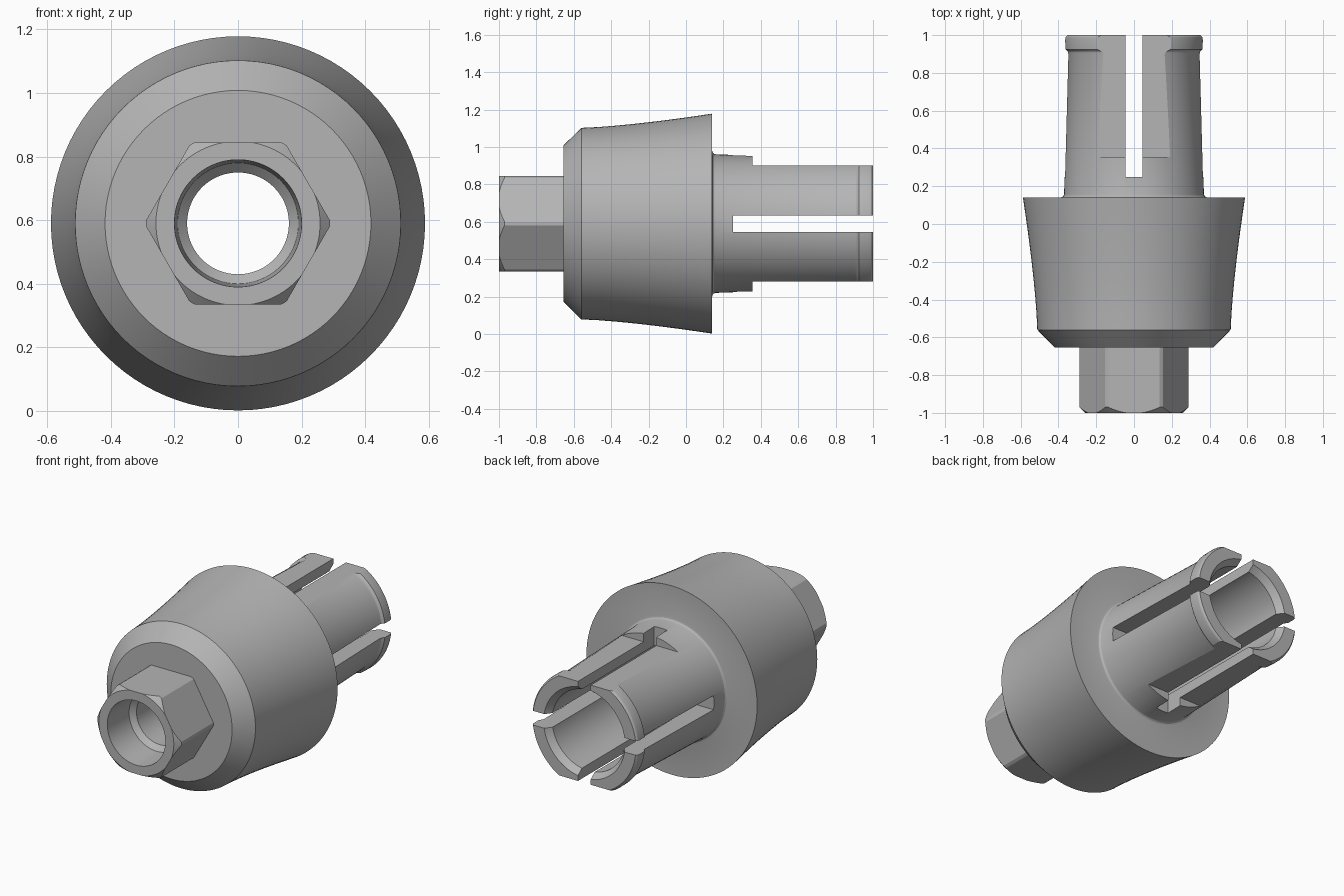
import bpy, bmesh, math
from mathutils import Vector

cube = bpy.data.objects.get("Cube")
if cube:
    bpy.data.objects.remove(cube, do_unlink=True)

AXIS_Z = 0.59

steel = bpy.data.materials.new("satin grey metal")
steel.use_nodes = True
GREY = (0.46, 0.46, 0.46, 1)
steel.diffuse_color = GREY
steel.node_tree.nodes["Principled BSDF"].inputs["Base Color"].default_value = GREY


def finish(name, bm):
    bmesh.ops.recalc_face_normals(bm, faces=bm.faces)
    mesh = bpy.data.meshes.new(name)
    bm.to_mesh(mesh)
    bm.free()
    obj = bpy.data.objects.new(name, mesh)
    bpy.context.collection.objects.link(obj)
    mesh.materials.append(steel)
    return obj


def revolve(name, profile, sides=96, turn=0.0):
    """Turn a closed (radius, y) outline around the long axis."""
    bm = bmesh.new()
    rings = []
    for i in range(sides):
        a = math.tau * i / sides + turn
        rings.append([bm.verts.new((r * math.cos(a), y, AXIS_Z + r * math.sin(a)))
                      for r, y in profile])
    n = len(profile)
    for i in range(sides):
        here, there = rings[i], rings[(i + 1) % sides]
        for j in range(n):
            k = (j + 1) % n
            bm.faces.new((here[j], here[k], there[k], there[j]))
    return finish(name, bm)


def box(name, low, high):
    bm = bmesh.new()
    bmesh.ops.create_cube(bm, size=1)
    low, high = Vector(low), Vector(high)
    for v in bm.verts:
        v.co = (low + high) / 2 + v.co * (high - low)
    return finish(name, bm)


def carve(obj, cutter, operation="DIFFERENCE"):
    mod = obj.modifiers.new("carve", "BOOLEAN")
    mod.operation = operation
    mod.solver = "EXACT"
    mod.object = cutter
    cutter.hide_render = True
    bpy.context.view_layer.update()
    bpy.context.view_layer.objects.active = obj
    bpy.ops.object.modifier_apply(modifier=mod.name)
    bpy.data.objects.remove(cutter, do_unlink=True)


def smooth(obj):
    bpy.ops.object.select_all(action="DESELECT")
    obj.select_set(True)
    bpy.context.view_layer.objects.active = obj
    bpy.ops.object.shade_smooth_by_angle(angle=math.radians(25))


# Flared body, collet tube with snap lip, and stepped bore in one outline
flare = [(0.512 + 0.076 * (t / 8) ** 1.4, -0.56 + 0.7 * t / 8) for t in range(9)]
fillet = [(0.39 - 0.02 * math.sin(a), 0.16 - 0.02 * math.cos(a))
          for a in (0, math.pi / 6, math.pi / 3, math.pi / 2)]
lip = [(0.35, 0.9), (0.353, 0.912), (0.366, 0.925), (0.367, 0.975),
       (0.364, 0.99), (0.355, 1.0)]
bore = [(0.28, 1.0), (0.25, 0.96), (0.25, -0.1), (0.16, -0.18),
        (0.16, -0.655)]
body = revolve("body_and_collet", [(0.418, -0.655)] + flare + fillet + lip + bore)

# Flats above and below the collet
for side in (-1, 1):
    z0, z1 = sorted((AXIS_Z + side * 0.31, AXIS_Z + side * 0.5))
    carve(body, box("flat_cutter", (-0.5, 0.355, z0), (0.5, 1.1, z1)))

# Crossed slots that part the collet into four fingers
SLOT = 0.044
carve(body, box("upright_slot_cutter", (-SLOT, 0.25, AXIS_Z - 0.5),
                (SLOT, 1.1, AXIS_Z + 0.5)))
carve(body, box("level_slot_cutter", (-0.5, 0.25, AXIS_Z - SLOT),
                (0.5, 1.1, AXIS_Z + SLOT)))
smooth(body)

# Hex drive with chamfered corners and a countersunk bore
across = 0.255 / math.cos(math.pi / 6)
hexagon = revolve("hex_drive", [(across, -1.0), (across, -0.655),
                                (0.16, -0.655), (0.16, -0.77),
                                (0.185, -0.8), (0.2, -1.0)], sides=6)
# Round the bore by refilling the hexagon and cutting a turned hole
bpy.data.objects.remove(hexagon, do_unlink=True)
bm = bmesh.new()
ends = []
for y in (-1.0, -0.655):
    ends.append([bm.verts.new((across * math.cos(i * math.pi / 3), y,
                               AXIS_Z + across * math.sin(i * math.pi / 3)))
                 for i in range(6)])
    bm.faces.new(ends[-1])
for i in range(6):
    j = (i + 1) % 6
    bm.faces.new((ends[0][i], ends[0][j], ends[1][j], ends[1][i]))
hexagon = finish("hex_drive", bm)
shell = revolve("hex_rounding", [(0.258, -1.0), (0.289, -0.97), (0.289, -0.655),
                                 (0.16, -0.655), (0.16, -0.77), (0.19, -0.8),
                                 (0.2, -1.0)])
carve(hexagon, shell, "INTERSECT")
smooth(hexagon)
